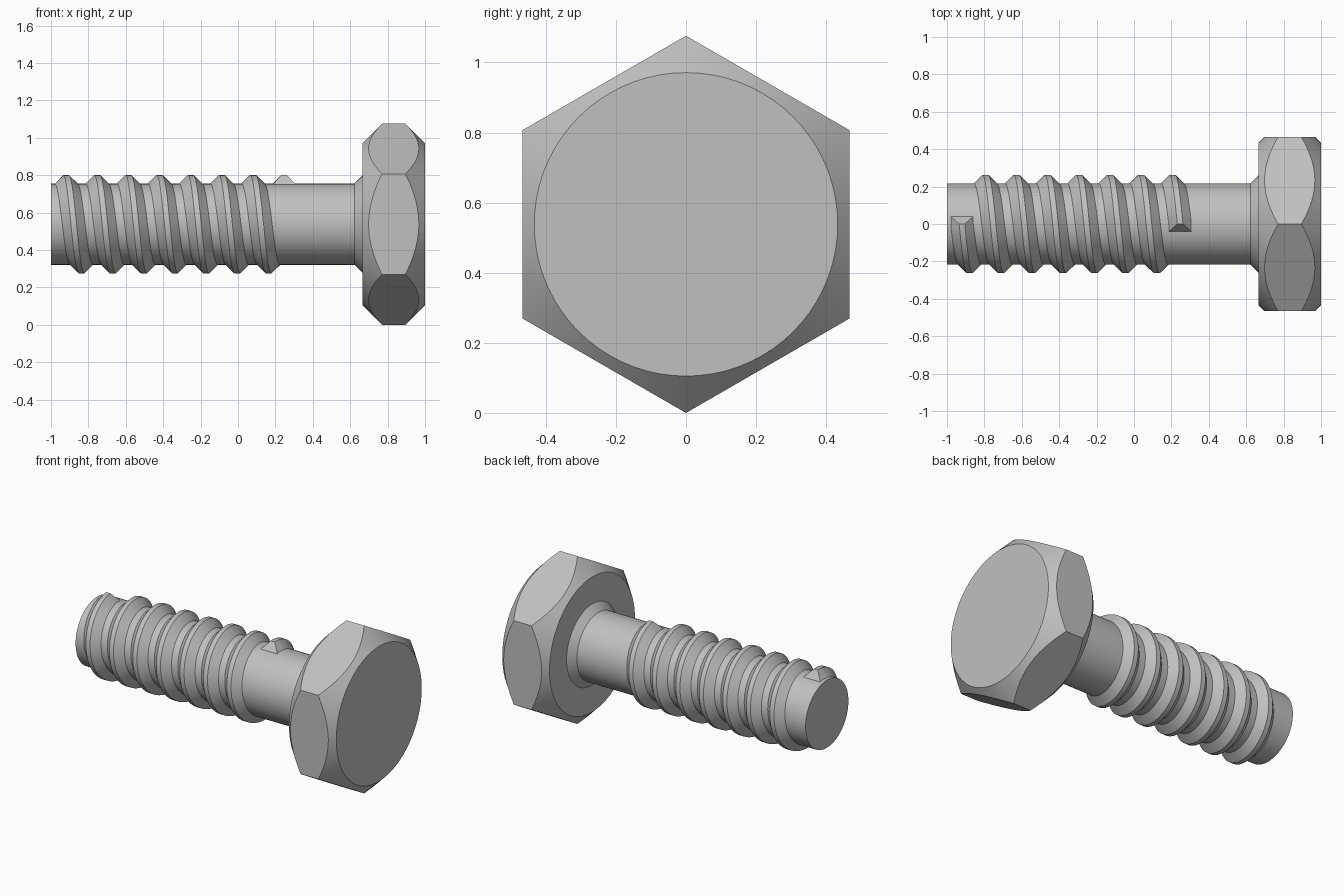
import bpy
import bmesh
from math import sin, cos, pi, radians

cube = bpy.data.objects.get("Cube")
if cube:
    bpy.data.objects.remove(cube, do_unlink=True)

AXIS_Z = 0.538      # height of the bolt axis
SHAFT_R = 0.217
HEAD_BACK, HEAD_FRONT = 0.665, 1.0
APOTHEM, FACE_R = 0.466, 0.433
PITCH, TURNS = 1 / 6, 7
STEPS = 72          # segments per turn

steel = bpy.data.materials.new("steel grey")
steel.use_nodes = True
colour = (0.53, 0.53, 0.53, 1)
steel.diffuse_color = colour
steel.node_tree.nodes["Principled BSDF"].inputs["Base Color"].default_value = colour


def point(x, r, a):
    """Point around the bolt axis; angle 0 is up, turning toward the front."""
    return (x, -r * sin(a), AXIS_Z + r * cos(a))


def loft(name, rings, closed):
    """Skin a list of rings; closed joins each ring, and both ends are capped."""
    bm = bmesh.new()
    loops = [[bm.verts.new(p) for p in ring] for ring in rings]
    for a, b in zip(loops, loops[1:]):
        for i in range(len(a)):
            j = (i + 1) % len(a)
            bm.faces.new((a[i], a[j], b[j], b[i]))
    if closed:
        bm.faces.new(loops[0])
        bm.faces.new(loops[-1])
    bmesh.ops.recalc_face_normals(bm, faces=bm.faces)
    mesh = bpy.data.meshes.new(name)
    bm.to_mesh(mesh)
    bm.free()
    obj = bpy.data.objects.new(name, mesh)
    bpy.context.collection.objects.link(obj)
    mesh.materials.append(steel)
    bpy.ops.object.select_all(action='DESELECT')
    obj.select_set(True)
    bpy.context.view_layer.objects.active = obj
    bpy.ops.object.shade_smooth_by_angle(angle=radians(25))
    return obj


angles = [2 * pi * i / STEPS for i in range(STEPS)]


def hex_radius(a):
    return APOTHEM / cos(a % (pi / 3) - pi / 6)


# Hexagonal head, both faces chamfered by a 45 degree cone
head = [
    [point(HEAD_BACK, FACE_R, a) for a in angles],
    [point(HEAD_BACK + hex_radius(a) - FACE_R, hex_radius(a), a) for a in angles],
    [point(HEAD_FRONT - hex_radius(a) + FACE_R, hex_radius(a), a) for a in angles],
    [point(HEAD_FRONT, FACE_R, a) for a in angles],
]
loft("hex_head", head, True)

# Plain shaft flaring into the head
profile = [(-1, SHAFT_R), (0.622, SHAFT_R), (HEAD_BACK, 0.26), (0.7, 0.26)]
loft("shaft", [[point(x, r, a) for a in angles] for x, r in profile], True)

# Helical thread ridge with a trapezoid section, sunk slightly into the shaft
section = [(-0.073, 0.205), (-0.015, 0.263), (0.015, 0.263), (0.073, 0.205)]
thread = []
count = TURNS * STEPS
for i in range(count + 1):
    a = 2 * pi * i / STEPS
    centre = -0.92 + PITCH * i / STEPS
    # the root runs out past the crest at both ends
    runout = {0: -0.25, count: 0.25}.get(i, 0)
    thread.append([point(centre + dx, r, a + (runout if r < SHAFT_R else 0))
                   for dx, r in section])
loft("thread", thread, True)
